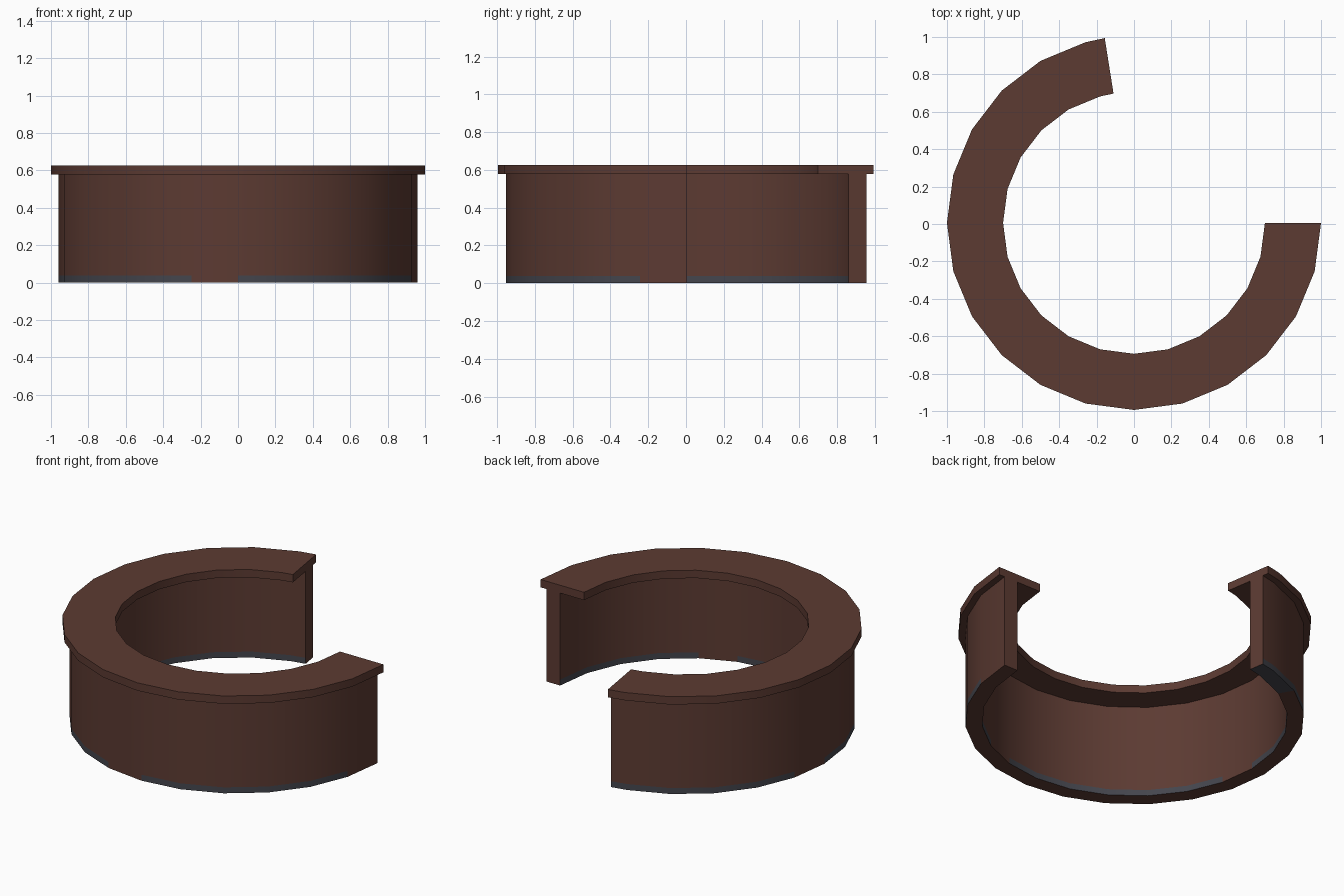
import bpy, bmesh, math

if "Cube" in bpy.data.objects:
    bpy.data.objects.remove(bpy.data.objects["Cube"])

CY = 0.006  # arc centre offset so the open ring is centred in y


def material(name, rgb):
    m = bpy.data.materials.new(name)
    m.diffuse_color = (*rgb, 1)
    m.use_nodes = True
    m.node_tree.nodes["Principled BSDF"].inputs["Base Color"].default_value = m.diffuse_color
    return m


brown = material("dark_brown", (0.107, 0.043, 0.032))
slate = material("slate_grey", (0.058, 0.06, 0.074))

# Arc runs from 99 degrees round to 360, in 15 degree steps with one short step
ANGLES = [99] + list(range(105, 361, 15))


def sweep(name, profile, rule=None):
    """Sweep a closed (radius, z) profile round the arc.
    rule(side, mid_angle) gives the material index of each face."""
    bm = bmesh.new()
    rings = []
    for a in ANGLES:
        t = math.radians(a)
        rings.append([bm.verts.new((r * math.cos(t), CY + r * math.sin(t), z))
                      for r, z in profile])
    n = len(profile)
    for i in range(len(rings) - 1):
        p, q = rings[i], rings[i + 1]
        mid = (ANGLES[i] + ANGLES[i + 1]) / 2
        for k in range(n):
            f = bm.faces.new((p[k], q[k], q[(k + 1) % n], p[(k + 1) % n]))
            f.material_index = rule(k, mid) if rule else 0
    # end faces
    bm.faces.new(rings[0])
    bm.faces.new(rings[-1][::-1])
    bmesh.ops.recalc_face_normals(bm, faces=bm.faces)
    me = bpy.data.meshes.new(name)
    bm.to_mesh(me)
    bm.free()
    ob = bpy.data.objects.new(name, me)
    bpy.context.collection.objects.link(ob)
    me.materials.append(brown)
    me.materials.append(slate)
    bpy.ops.object.select_all(action='DESELECT')
    ob.select_set(True)
    bpy.context.view_layer.objects.active = ob
    bpy.ops.object.shade_smooth_by_angle(angle=math.radians(30))
    return ob


def wall_colour(side, mid):
    # broken grey band round the foot of the wall
    if side == 0:                                   # outer foot
        return 0 if (165 < mid < 180 or 255 < mid < 270 or mid > 345) else 1
    if side == 3:                                   # inner foot
        return 0 if (180 < mid < 190 or 285 < mid < 300) else 1
    if side == 4:                                   # underside near one end
        return 1 if mid < 120 else 0
    return 0


# curved wall
sweep("wall", [(0.96, 0), (0.96, 0.037), (0.96, 0.577),
               (0.865, 0.577), (0.865, 0.037), (0.865, 0)],
      lambda k, m: wall_colour({0: 0, 4: 3, 5: 4}.get(k, 9), m))

# flat top rim overhanging both sides
sweep("top_rim", [(1, 0.577), (1, 0.626), (0.7, 0.626), (0.7, 0.577)])
